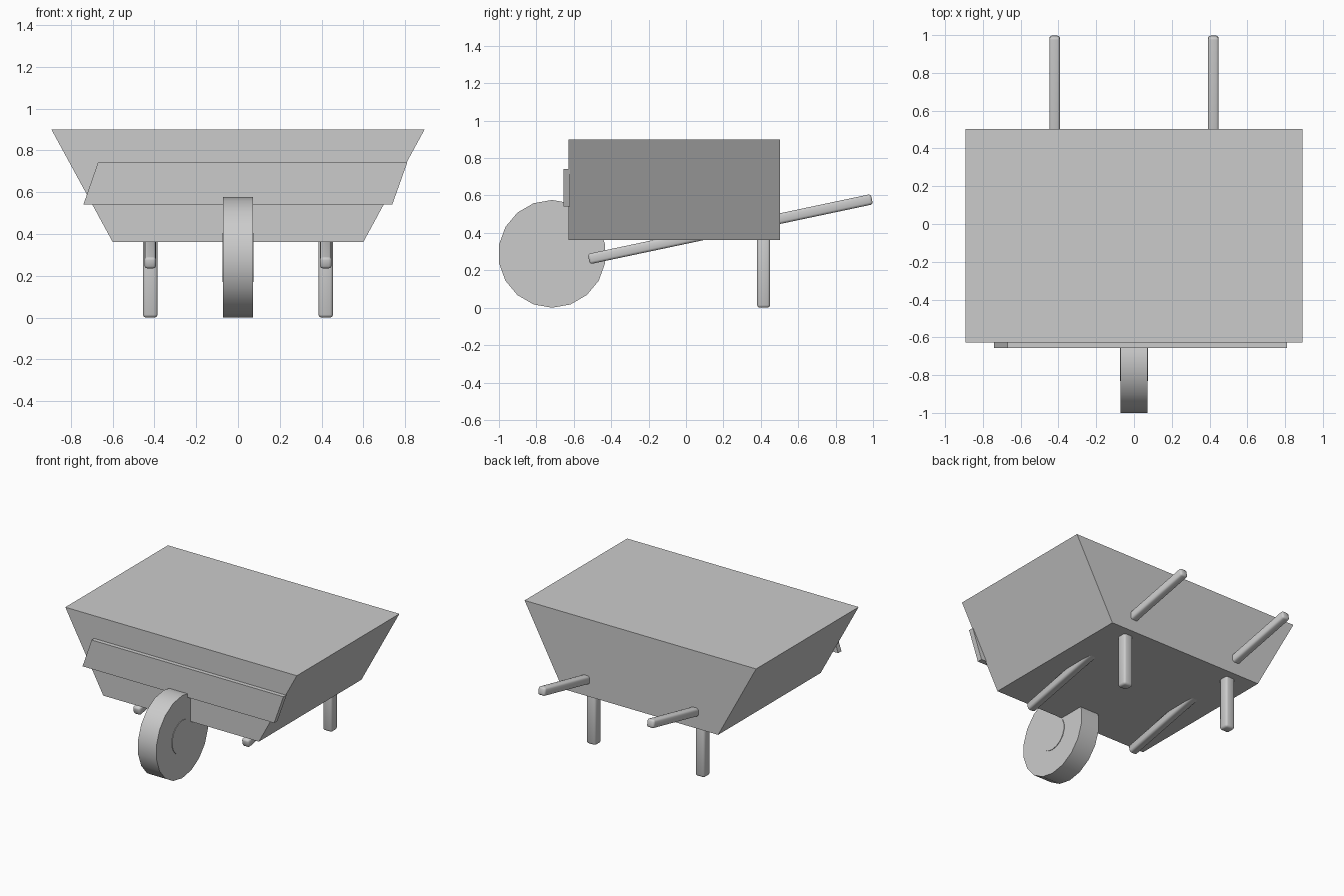
import bpy, bmesh, math
from mathutils import Vector

if "Cube" in bpy.data.objects:
    bpy.data.objects.remove(bpy.data.objects["Cube"])


def prism(name, profile, y0, y1):
    """Extrude an x-z profile from y0 to y1."""
    bm = bmesh.new()
    face = bm.faces.new([bm.verts.new((x, y0, z)) for x, z in profile])
    ext = bmesh.ops.extrude_face_region(bm, geom=[face])
    verts = [g for g in ext["geom"] if isinstance(g, bmesh.types.BMVert)]
    bmesh.ops.translate(bm, verts=verts, vec=(0, y1 - y0, 0))
    bmesh.ops.recalc_face_normals(bm, faces=bm.faces)
    me = bpy.data.meshes.new(name)
    bm.to_mesh(me)
    bm.free()
    ob = bpy.data.objects.new(name, me)
    bpy.context.collection.objects.link(ob)
    return ob


def smooth(ob, angle=35):
    bpy.ops.object.select_all(action='DESELECT')
    bpy.context.view_layer.objects.active = ob
    ob.select_set(True)
    bpy.ops.object.shade_smooth_by_angle(angle=math.radians(angle))


def bar(name, a, b, width, bevel):
    """Square bar with rounded edges running from a to b."""
    a, b = Vector(a), Vector(b)
    d = b - a
    bpy.ops.mesh.primitive_cube_add(size=1)
    ob = bpy.context.object
    ob.name = name
    bm = bmesh.new()
    bm.from_mesh(ob.data)
    bmesh.ops.scale(bm, vec=(width, width, d.length), verts=bm.verts)
    bmesh.ops.bevel(bm, geom=bm.edges[:], offset=bevel, segments=2,
                    profile=0.5, affect='EDGES')
    bm.to_mesh(ob.data)
    bm.free()
    ob.location = (a + b) / 2
    ob.rotation_euler = (-math.atan2(d.y, d.z), 0, 0)
    smooth(ob, 50)
    return ob


def disc(name, radius, half_width):
    """Wheel-like cylinder with its axle along x."""
    bpy.ops.mesh.primitive_cylinder_add(
        vertices=18, radius=radius, depth=2 * half_width,
        location=(0, -0.716, 0.288),
        rotation=(math.pi / 2, 0, math.pi / 2))
    ob = bpy.context.object
    ob.name = name
    smooth(ob)
    return ob


# Tray: closed, flaring sideways towards the top
prism("tray", [(-0.6, 0.362), (0.6, 0.362), (0.893, 0.9), (-0.893, 0.9)],
      -0.627, 0.503)

# Slanted board on the front of the tray
prism("front_board", [(-0.74, 0.54), (0.738, 0.54), (0.81, 0.742), (-0.67, 0.742)],
      -0.656, -0.62)

# Wheel and slightly raised hub
disc("wheel", 0.288, 0.071)
disc("hub", 0.117, 0.075)

# Legs and handle shafts on both sides
for side, x in (("left", -0.42), ("right", 0.42)):
    bar(side + "_leg", (x, 0.415, 0), (x, 0.415, 0.42), 0.07, 0.014)
    bar(side + "_handle", (x, -0.52, 0.26), (x, 0.994, 0.58), 0.056, 0.013)
